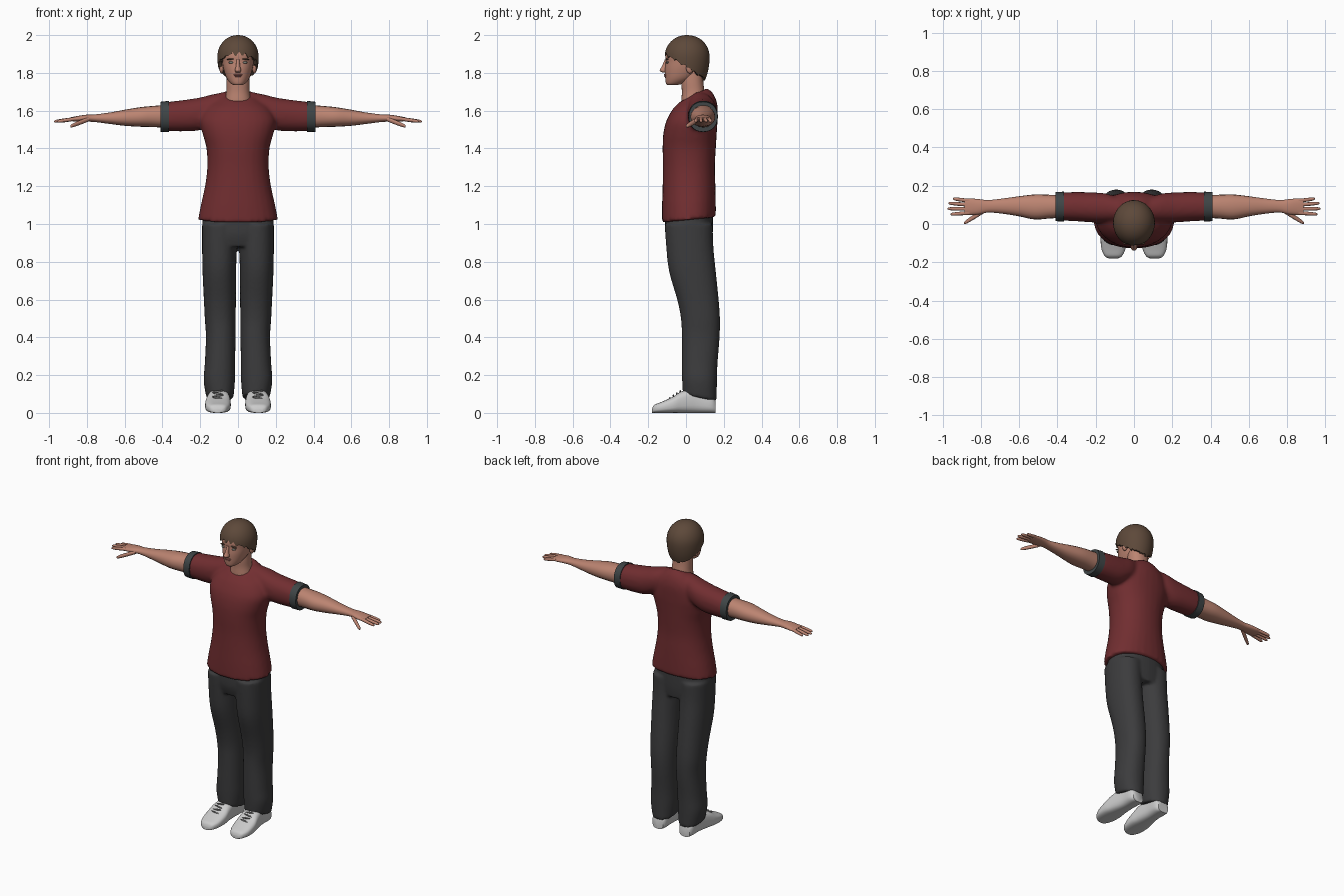
import bpy, bmesh, math, random
from mathutils import Vector, Matrix

random.seed(3)


def material(name, r, g, b):
    m = bpy.data.materials.new(name)
    m.diffuse_color = (r, g, b, 1)
    return m


SKIN = material("skin", 0.50, 0.23, 0.165)
RED = material("dark red cloth", 0.165, 0.027, 0.03)
GREY = material("charcoal cloth", 0.045, 0.045, 0.047)
CUFF = material("cuff slate", 0.05, 0.06, 0.062)
HAIR = material("brown hair", 0.11, 0.066, 0.042)
WHITE = material("shoe white", 0.60, 0.60, 0.60)
LACE = material("lace grey", 0.25, 0.25, 0.25)
LIP = material("lips", 0.36, 0.13, 0.11)
EYE = material("eyes", 0.20, 0.22, 0.19)


def finish(name, bm, mat, voxel=0):
    bmesh.ops.recalc_face_normals(bm, faces=bm.faces)
    me = bpy.data.meshes.new(name)
    bm.to_mesh(me)
    bm.free()
    me.materials.append(mat)
    me.polygons.foreach_set("use_smooth", [True] * len(me.polygons))
    me.set_sharp_from_angle(angle=math.radians(50))
    ob = bpy.data.objects.new(name, me)
    bpy.context.collection.objects.link(ob)
    if voxel:  # fuse overlapping lofts into one garment
        r = ob.modifiers.new("fuse", "REMESH")
        r.mode, r.voxel_size, r.use_smooth_shade = "VOXEL", voxel, True
        s = ob.modifiers.new("relax", "SMOOTH")
        s.factor, s.iterations = 0.5, 6
    return ob


def spline(a, b, c, d, t):
    return b + 0.5 * t * (c - a + t * (2 * a - 5 * b + 4 * c - d + t * (3 * (b - c) + d - a)))


def loft(bm, axis, rings, side=1, power=2.2, n=28, steps=4):
    """rings: (position on axis, min1, max1, min2, max2, tilt along 2nd axis)"""
    rings = [Vector(tuple(r) + (0,) * (6 - len(r))) for r in rings]
    p = [rings[0]] + rings + [rings[-1]]
    fine = [spline(*p[i:i + 4], k / steps) for i in range(len(rings) - 1) for k in range(steps)]
    fine.append(rings[-1])
    loops = []
    for t, a0, a1, b0, b1, tilt in fine:
        loop = []
        for i in range(n):
            w = 2 * math.pi * i / n
            c, s = math.cos(w), math.sin(w)
            u = math.copysign(abs(c) ** (2 / power), c) * (a1 - a0) / 2
            v = math.copysign(abs(s) ** (2 / power), s) * (b1 - b0) / 2
            q, a, b = t + tilt * v, (a0 + a1) / 2 + u, (b0 + b1) / 2 + v
            x, y, z = {"x": (q, a, b), "y": (a, q, b), "z": (a, b, q)}[axis]
            loop.append(bm.verts.new((x * side, y, z)))
        loops.append(loop)
    for l, m in zip(loops, loops[1:]):
        for i in range(n):
            bm.faces.new((l[i], l[(i + 1) % n], m[(i + 1) % n], m[i]))
    bm.faces.new(loops[0])
    bm.faces.new(loops[-1])


def part(name, axis, rings, mat, side=1, **kw):
    bm = bmesh.new()
    loft(bm, axis, rings, side, **kw)
    return finish(name, bm, mat)


def ball(name, loc, size, mat, tilt=0):
    bm = bmesh.new()
    bmesh.ops.create_uvsphere(bm, u_segments=16, v_segments=10, radius=1)
    bm.transform(Matrix.Translation(loc) @ Matrix.Rotation(tilt, 4, "Y") @ Matrix.Diagonal((*size, 1)))
    return finish(name, bm, mat)


def finger(bm, a, b, r, side):
    a, b = Vector(a), Vector(b)
    rings = []
    for t, k in ((0, 1), (0.5, 1), (0.85, 0.85), (0.97, 0.55), (1, 0.15)):
        c = a.lerp(b, t)
        rings.append((c.x, c.y - r * k, c.y + r * k, c.z - r * k, c.z + r * k))
    loft(bm, "x", rings, side, n=10, steps=2)


# T-shirt: torso and two sleeves fused
bm = bmesh.new()
loft(bm, "z", [(1.022, -.212, .212, -.127, .158, .1), (1.10, -.197, .197, -.127, .158, .05),
               (1.20, -.175, .175, -.124, .156), (1.30, -.163, .163, -.122, .153),
               (1.40, -.167, .167, -.124, .158), (1.48, -.188, .188, -.12, .163),
               (1.55, -.20, .20, -.103, .167), (1.62, -.165, .165, -.07, .166, .1),
               (1.66, -.115, .115, -.05, .145, .3), (1.682, -.078, .078, -.035, .112, .5)])
for s in (1, -1):
    loft(bm, "x", [(.06, .015, .13, 1.55, 1.702), (.14, .01, .158, 1.525, 1.685),
                   (.21, .008, .165, 1.495, 1.668), (.30, .014, .167, 1.49, 1.655),
                   (.385, .018, .165, 1.492, 1.645)], s)
finish("t_shirt", bm, RED, 0.011)

# Trousers: hips and two legs fused
bm = bmesh.new()
loft(bm, "z", [(.88, -.186, .186, -.09, .135), (.95, -.19, .19, -.11, .142), (1.06, -.185, .185, -.11, .142)])
for s in (1, -1):
    loft(bm, "z", [(.08, .024, .167, -.017, .162, -.22), (.17, .016, .182, -.021, .164, -.1),
                   (.26, .015, .176, -.022, .167), (.40, .013, .170, -.022, .178),
                   (.50, .012, .176, -.027, .18), (.60, .011, .181, -.047, .173),
                   (.75, .010, .188, -.090, .158), (.88, .006, .190, -.105, .145),
                   (1.0, .004, .190, -.113, .142)], s)
finish("trousers", bm, GREY, 0.009)

for s, tag in ((1, "left"), (-1, "right")):
    # Sleeve cuffs
    part("cuff_" + tag, "x", [(.365, .012, .169, 1.487, 1.652), (.41, .015, .167, 1.488, 1.647)], CUFF, s)
    # Arm and hand
    bm = bmesh.new()
    loft(bm, "x", [(.38, .033, .15, 1.51, 1.63), (.45, .028, .153, 1.513, 1.625),
                   (.52, .024, .154, 1.515, 1.618), (.60, .04, .145, 1.52, 1.605),
                   (.68, .053, .134, 1.53, 1.59), (.76, .06, .125, 1.54, 1.58),
                   (.81, .05, .13, 1.542, 1.578), (.86, .047, .134, 1.542, 1.57),
                   (.885, .05, .13, 1.546, 1.565)], s, n=20)
    for y0, y1, x1 in ((.121, .132, .945), (.10, .109, .97), (.079, .08, .974), (.058, .051, .958)):
        finger(bm, (.86, y0, 1.557), (x1, y1, 1.543), .0098, s)
    finger(bm, (.79, .065, 1.555), (.888, .004, 1.517), .0125, s)
    finish("arm_" + tag, bm, SKIN)
    # Shoe with flat sole
    part("shoe_" + tag, "y", [(-.18, .085, .13, 0, .02), (-.168, .063, .152, 0, .042),
                              (-.13, .045, .17, 0, .058), (-.07, .038, .174, 0, .085),
                              (-.02, .042, .165, 0, .115), (.06, .048, .15, 0, .13),
                              (.13, .048, .147, 0, .10), (.155, .06, .135, 0, .07)],
         WHITE, s, power=3)
    for k in range(4):
        ball("lace_%s_%d" % (tag, k), (.106 * s, -.085 + .018 * k, .079 + .0115 * k),
             (.03, .004, .005), LACE, (-1) ** k * .15)
    # Ears, eyes and brows
    ball("ear_" + tag, (.087 * s, .02, 1.828), (.012, .02, .031), SKIN)
    ball("eye_" + tag, (.037 * s, -.098, 1.855), (.015, .007, .006), EYE)
    ball("brow_" + tag, (.038 * s, -.1, 1.873), (.021, .008, .004), HAIR, .12 * s)

# Neck
part("neck", "z", [(1.60, -.075, .075, -.02, .10), (1.65, -.07, .07, -.024, .103),
                   (1.70, -.062, .062, -.022, .098), (1.75, -.061, .061, -.025, .092),
                   (1.81, -.06, .06, -.025, .09)], SKIN)
# Head, nose and lips
part("head", "z", [(1.735, -.022, .022, -.098, -.05), (1.745, -.04, .04, -.106, -.01),
                   (1.775, -.062, .062, -.11, .05), (1.82, -.077, .077, -.112, .088),
                   (1.86, -.084, .084, -.108, .10), (1.90, -.086, .086, -.108, .105),
                   (1.95, -.07, .07, -.085, .09), (1.98, -.03, .03, -.04, .045)], SKIN, power=2.1)
part("nose", "z", [(1.803, -.012, .012, -.126, -.10), (1.813, -.017, .017, -.14, -.095),
                   (1.835, -.011, .011, -.128, -.095), (1.872, -.008, .008, -.112, -.095)],
     SKIN, n=14)
ball("upper_lip", (0, -.107, 1.79), (.024, .01, .005), LIP)
ball("lower_lip", (0, -.106, 1.782), (.02, .01, .005), LIP)

# Hair: domed cap whose ragged edge drops from fringe to nape
bm = bmesh.new()
N, ROWS = 72, 14
cols = []
for i in range(N):
    w = 2 * math.pi * i / N
    front = math.cos(w)
    jag = random.uniform(0, .014) + (.016 if i % 4 < 2 else 0) * max(0, front)
    low = 1.822 + .065 * front + jag
    col = []
    for j in range(1, ROWS + 2):
        f = min(j / ROWS, 1)
        z = 2 - (2 - low) * (1 - math.cos(f * math.pi / 2)) if j <= ROWS else low + .004
        h = (z - 1.885) / (.115 if z > 1.885 else .20)
        r = math.sqrt(max(0, 1 - h * h)) ** .95 * (1 if j <= ROWS else .8)
        col.append(bm.verts.new((.109 * r * math.sin(w), .006 - .119 * r * front, z)))
    cols.append(col)
top = bm.verts.new((0, .006, 2))
for a, b in zip(cols, cols[1:] + cols[:1]):
    bm.faces.new((top, a[0], b[0]))
    for j in range(ROWS):
        bm.faces.new((a[j], b[j], b[j + 1], a[j + 1]))
finish("hair", bm, HAIR)
